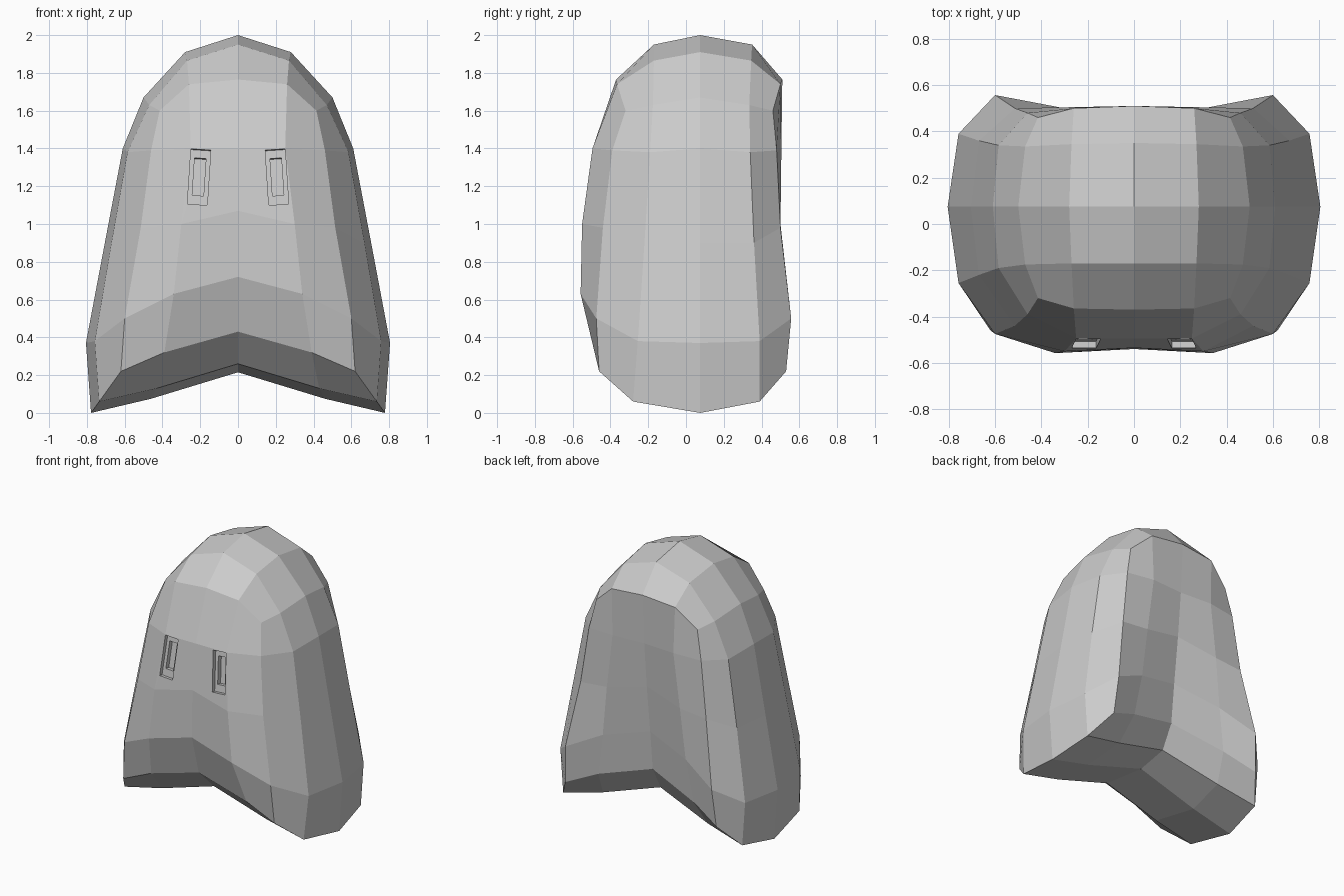
import bpy, bmesh
from mathutils import Euler

if "Cube" in bpy.data.objects:
    bpy.data.objects.remove(bpy.data.objects["Cube"])

# Half outlines, top centre -> side -> bottom centre
MID_Y = 0.075
middle = [(0, 2.0), (.28, 1.91), (.5, 1.67), (.61, 1.40), (.705, .9),
          (.805, .37), (.778, 0), (.46, .075), (0, .215)]          # x, z
# x, z, front y, back y
shoulder = [(0, 1.95, -.17, .35), (.27, 1.865, -.17, .345), (.47, 1.63, -.175, .335),
            (.585, 1.38, -.19, .34), (.67, .9, -.22, .36), (.758, .38, -.255, .39),
            (.735, .06, -.28, .39), (.43, .13, -.28, .36), (0, .26, -.28, .30)]
rim = [(0, 1.765, -.37, .51), (.26, 1.74, -.365, .50), (.415, 1.6, -.32, .46),
       (.46, 1.39, -.39, .48), (.515, .98, -.44, .50), (.6, .5, -.475, .557),
       (.62, .22, -.46, .53), (.39, .32, -.46, .47), (0, .43, -.46, .39)]
# Rows of the front and back panels: centre point, then column point
panel = [(0, 1.40, -.495, .49), (.25, 1.40, -.495, .505),
         (0, 1.07, -.535, .46), (.3, 1.0, -.55, .50),
         (0, .72, -.54, .42), (.34, .63, -.558, .49)]

bm = bmesh.new()


def strip(a, b):
    for i in range(len(a) - 1):
        bm.faces.new((a[i], a[i + 1], b[i + 1], b[i]))


# Body half: rounded side rings closed by a panel grid front and back
mid = [bm.verts.new((x, MID_Y, z)) for x, z in middle]
for side in (2, 3):
    sh, rm, pn = [[bm.verts.new((p[0], p[side], p[1])) for p in pts]
                  for pts in (shoulder, rim, panel)]
    strip(mid, sh)
    strip(sh, rm)
    rows = [rm[0:3]]
    rows += [[pn[2 * k], pn[2 * k + 1], rm[3 + k]] for k in range(3)]
    rows.append([rm[8], rm[7], rm[6]])
    for a, b in zip(rows, rows[1:]):
        strip(a, b)

# Mirror to the other half and weld the centre line
half = bm.verts[:] + bm.edges[:] + bm.faces[:]
bmesh.ops.mirror(bm, geom=half, axis='X', merge_dist=0.001)
bmesh.ops.remove_doubles(bm, verts=bm.verts, dist=0.001)
bmesh.ops.recalc_face_normals(bm, faces=bm.faces)
mesh = bpy.data.meshes.new("body")
bm.to_mesh(mesh)
bm.free()
body = bpy.data.objects.new("body", mesh)
bpy.context.collection.objects.link(body)
bpy.context.view_layer.objects.active = body


def cut_slot(side, width, height, floor_y):
    """Sink a tilted rectangular eye slot into the front."""
    depth = 0.3
    bpy.ops.mesh.primitive_cube_add(size=1)
    cutter = bpy.context.object
    cutter.name = "eye_cutter"
    cutter.hide_render = True
    cutter.scale = (width, depth, height)
    cutter.rotation_euler = Euler((-.137, -side * .065, 0))
    cutter.location = (side * .205, floor_y - depth / 2, 1.245 + .02)
    bpy.context.view_layer.objects.active = body
    mod = body.modifiers.new("eye_slot", 'BOOLEAN')
    mod.operation = 'DIFFERENCE'
    mod.solver = 'EXACT'
    mod.object = cutter
    bpy.ops.object.modifier_apply(modifier=mod.name)
    bpy.data.objects.remove(cutter)


# Stepped eye slots
for s in (-1, 1):
    cut_slot(s, .105, .295, -.485)
    cut_slot(s, .06, .2, -.45)
